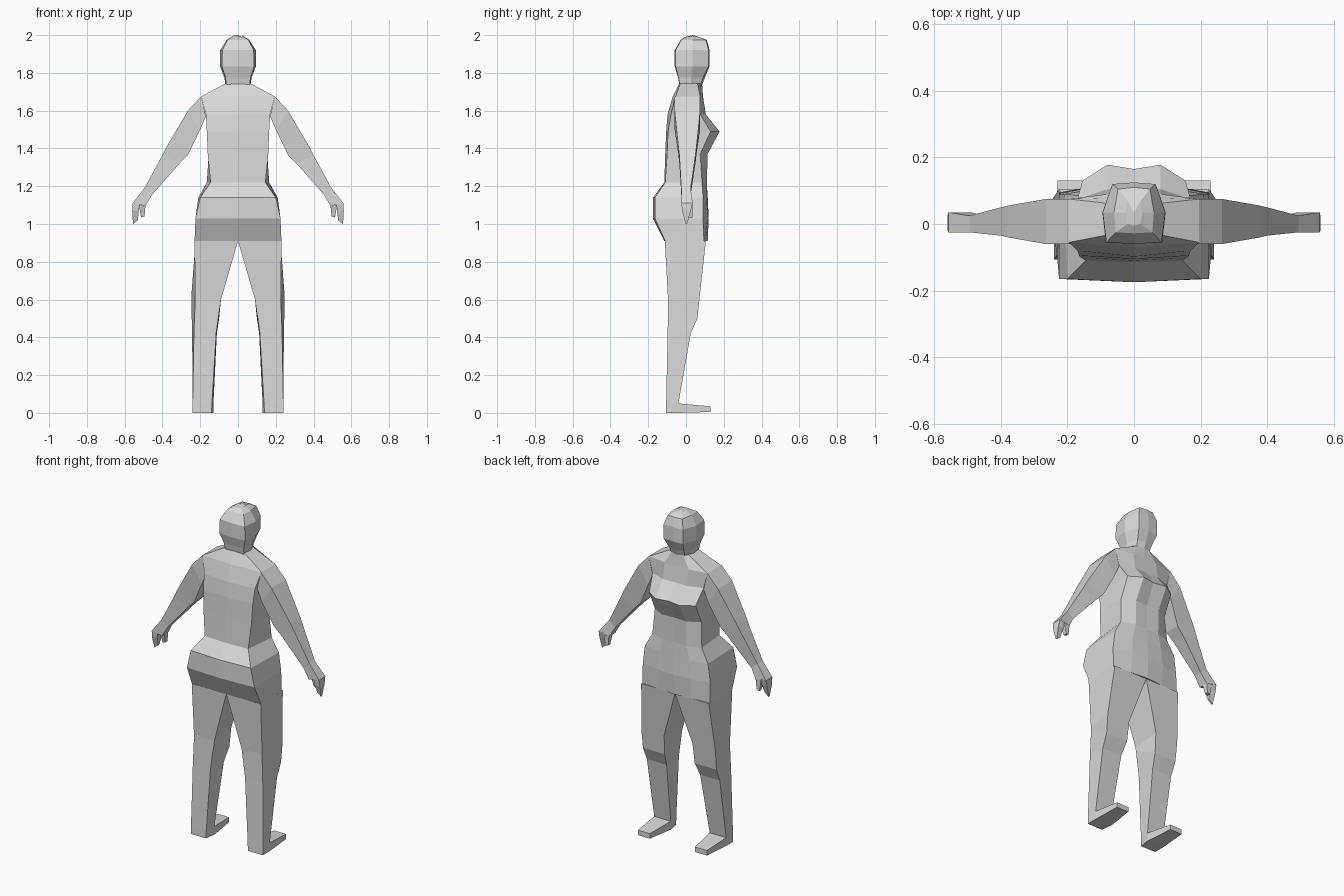
import bpy
import bmesh

if "Cube" in bpy.data.objects:
    bpy.data.objects.remove(bpy.data.objects["Cube"], do_unlink=True)

GREY = (0.7, 0.7, 0.7, 1)
mat = bpy.data.materials.new("plain grey")
mat.use_nodes = True
mat.diffuse_color = GREY
mat.node_tree.nodes["Principled BSDF"].inputs["Base Color"].default_value = GREY


def loft(name, strands, closed=True):
    """Skin each list of rings, cap both ends and mirror the result across x."""
    bm = bmesh.new()
    for rings in strands:
        rows = [[bm.verts.new(p) for p in ring] for ring in rings]
        n = len(rows[0])
        for a, b in zip(rows, rows[1:]):
            for i in range(n if closed else n - 1):
                j = (i + 1) % n
                bm.faces.new((a[i], a[j], b[j], b[i]))
        bm.faces.new(rows[0])
        bm.faces.new(rows[-1])
    bmesh.ops.mirror(bm, geom=bm.verts[:] + bm.edges[:] + bm.faces[:],
                     axis='X', merge_dist=0.0001)
    bmesh.ops.remove_doubles(bm, verts=bm.verts[:], dist=0.0001)
    bmesh.ops.recalc_face_normals(bm, faces=bm.faces[:])
    mesh = bpy.data.meshes.new(name)
    bm.to_mesh(mesh)
    bm.free()
    mesh.materials.append(mat)
    obj = bpy.data.objects.new(name, mesh)
    bpy.context.collection.objects.link(obj)
    return obj


def half_ring(z, back, bx, by, mx, my, fx, fy, front):
    """Half outline from the back centre round the side to the front centre."""
    return [(0, back, z), (bx, by, z), (mx, my, z), (fx, fy, z), (0, front, z)]


# Torso: hips, waist, chest, shoulders and neck base
torso = [
    (0.91, -0.115, 0.23, -0.11, 0.225, 0.095, 0.11, 0.105, 0.115),
    (1.03, -0.175, 0.225, -0.165, 0.225, 0.09, 0.11, 0.115, 0.12),
    (1.14, -0.175, 0.20, -0.165, 0.21, 0.09, 0.10, 0.11, 0.115),
    (1.22, -0.115, 0.145, -0.11, 0.165, 0.085, 0.08, 0.11, 0.11),
    (1.37, -0.11, 0.16, -0.10, 0.155, 0.075, 0.08, 0.115, 0.11),
    (1.49, -0.105, 0.165, -0.095, 0.155, 0.13, 0.08, 0.178, 0.165),
    (1.58, -0.098, 0.17, -0.08, 0.17, 0.075, 0.08, 0.105, 0.105),
    (1.675, -0.07, 0.195, -0.055, 0.195, 0.075, 0.08, 0.09, 0.09),
    (1.745, -0.035, 0.065, -0.03, 0.06, 0.06, 0.04, 0.08, 0.085),
]
loft("torso", [[half_ring(*r) for r in torso]], closed=False)

# Head with a low faceted crown
head = [
    (1.735, -0.035, 0.062, -0.033, 0.066, 0.025, 0.045, 0.075, 0.085),
    (1.775, -0.042, 0.066, -0.04, 0.072, 0.028, 0.05, 0.09, 0.1),
    (1.835, -0.06, 0.085, -0.055, 0.095, 0.035, 0.065, 0.12, 0.125),
    (1.92, -0.06, 0.083, -0.055, 0.094, 0.035, 0.065, 0.12, 0.125),
    (1.975, -0.028, 0.055, -0.025, 0.06, 0.035, 0.048, 0.105, 0.11),
]
rings = [half_ring(*r) for r in head]
rings.append([(0, -0.005, 1.99), (0.02, 0.0, 1.99), (0.025, 0.035, 1.997),
              (0.02, 0.07, 1.99), (0, 0.035, 2.0)])
loft("head", [rings], closed=False)


# Arms and hands: outer x, z, inner x, z, back y, front y
def arm_ring(xo, zo, xi, zi, yb, yf):
    return [(xo, yb, zo), (xi, yb, zi), (xi, yf, zi), (xo, yf, zo)]


arm = [
    (0.195, 1.675, 0.17, 1.57, -0.06, 0.075),
    (0.265, 1.60, 0.20, 1.50, -0.06, 0.075),
    (0.38, 1.405, 0.265, 1.365, -0.04, 0.055),
    (0.40, 1.365, 0.31, 1.32, -0.035, 0.05),
    (0.495, 1.19, 0.455, 1.155, -0.025, 0.025),
    (0.558, 1.11, 0.49, 1.095, -0.025, 0.035),
]
fingers = [
    (0.558, 1.11, 0.52, 1.11, -0.025, 0.035),
    (0.56, 1.07, 0.525, 1.07, -0.02, 0.025),
    (0.556, 1.0, 0.53, 1.02, -0.002, 0.006),
]
thumb = [
    (0.525, 1.10, 0.49, 1.095, 0.0, 0.035),
    (0.513, 1.035, 0.495, 1.04, 0.015, 0.035),
]
loft("arms", [[arm_ring(*r) for r in arm]])
loft("hands", [[arm_ring(*r) for r in part] for part in (fingers, thumb)])


# Legs: back z, outer x, inner x, y, then the same for the front
def leg_ring(zb, xo, xi, yb, zf, fo, fi, yf):
    return [(xo, yb, zb), (xi, yb, zb), (fi, yf, zf), (fo, yf, zf)]


leg = [
    (0.91, 0.23, 0.0, -0.112, 0.91, 0.225, 0.0, 0.105),
    (0.60, 0.227, 0.09, -0.095, 0.62, 0.247, 0.095, 0.073),
    (0.58, 0.227, 0.093, -0.095, 0.50, 0.245, 0.10, 0.06),
    (0.43, 0.233, 0.115, -0.097, 0.42, 0.243, 0.112, 0.025),
    (0.05, 0.24, 0.138, -0.105, 0.05, 0.24, 0.13, -0.04),
    (0.0, 0.24, 0.14, -0.106, 0.0, 0.24, 0.13, -0.04),
]
loft("legs", [[leg_ring(*r) for r in leg]])

# Feet: wedges running forward from the ankles
foot = [(-0.04, 0.13, 0.24, 0.0, 0.05), (0.13, 0.15, 0.23, 0.005, 0.035)]
loft("feet", [[[(a, y, lo), (b, y, lo), (b, y, hi), (a, y, hi)]
               for y, a, b, lo, hi in foot]])
